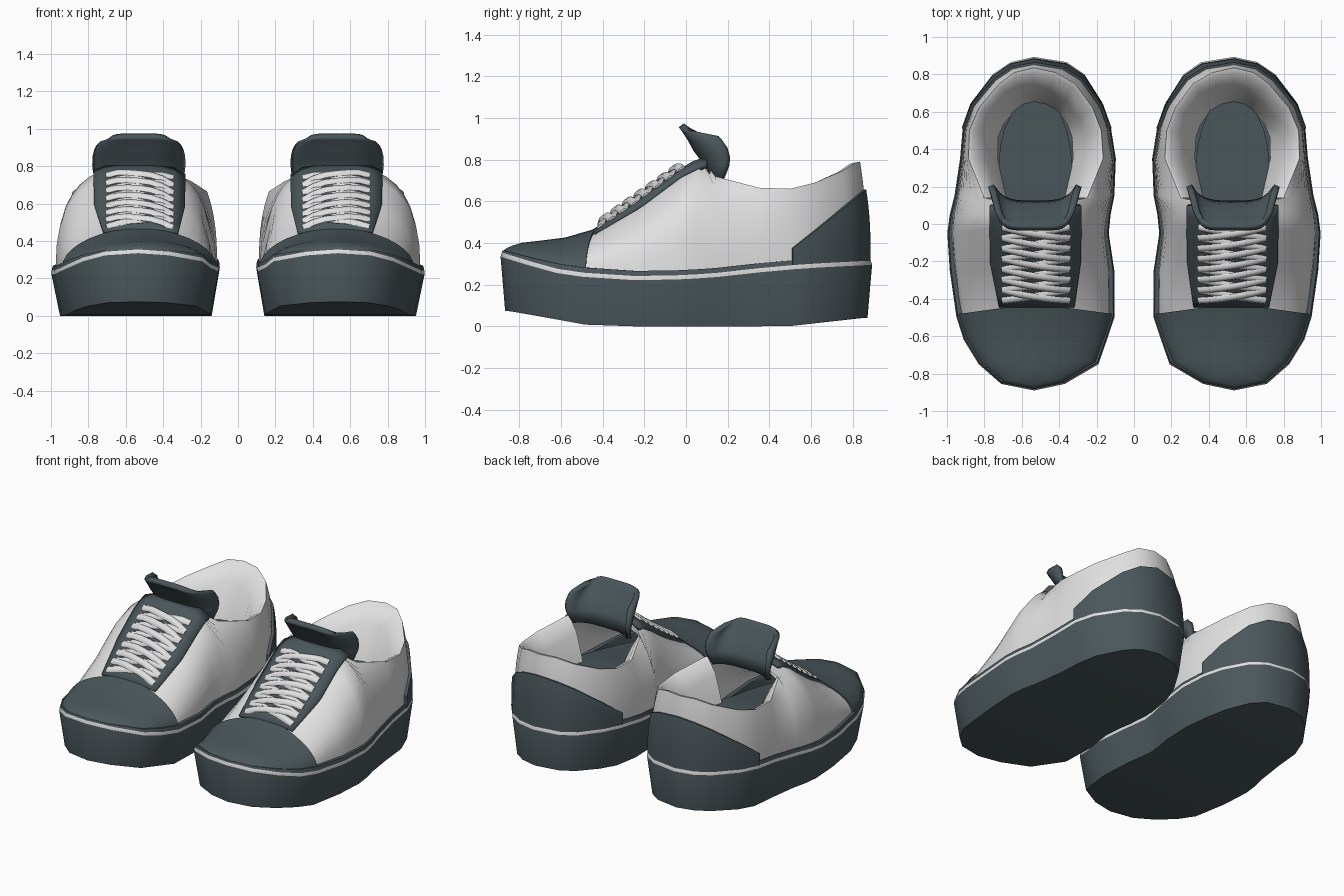
import bpy, bmesh, math
from mathutils import Vector
from mathutils.bvhtree import BVHTree

if "Cube" in bpy.data.objects:
    bpy.data.objects.remove(bpy.data.objects["Cube"])

CX = 0.535   # centre line of the shoe built at +x; the other is mirrored


def material(name, rgb):
    m = bpy.data.materials.new(name)
    m.diffuse_color = (*rgb, 1)
    m.use_nodes = True
    m.node_tree.nodes["Principled BSDF"].inputs["Base Color"].default_value = m.diffuse_color
    return m


DARK = material("dark slate", (0.07, 0.095, 0.105))
WHITE = material("off white", (0.75, 0.75, 0.75))


def lerp_table(table, x):
    for (x0, a), (x1, b) in zip(table, table[1:]):
        if x <= x1:
            return a + (b - a) * max(0, (x - x0) / (x1 - x0))
    return table[-1][1]


def loft(name, grids, mats, band=None, closed=False, thick=0, angle=40):
    """Skin one or more grids of points; band(row) picks the material slot."""
    bm = bmesh.new()
    for rows in grids:
        vs = [[bm.verts.new(p) for p in r] for r in rows]
        n = len(rows[0])
        for r in range(len(rows) - 1):
            for c in range(n if closed else n - 1):
                d = (c + 1) % n
                f = bm.faces.new((vs[r][c], vs[r][d], vs[r + 1][d], vs[r + 1][c]))
                f.material_index = band(r) if band else 0
    bmesh.ops.remove_doubles(bm, verts=bm.verts, dist=0.0005)
    bmesh.ops.dissolve_degenerate(bm, edges=bm.edges, dist=0.0001)
    bmesh.ops.recalc_face_normals(bm, faces=bm.faces)
    me = bpy.data.meshes.new(name)
    bm.to_mesh(me)
    tree = BVHTree.FromBMesh(bm)
    bm.free()
    for m in mats:
        me.materials.append(m)
    me.shade_smooth()
    me.set_sharp_from_angle(angle=math.radians(angle))
    ob = bpy.data.objects.new(name, me)
    bpy.context.collection.objects.link(ob)
    if thick:
        s = ob.modifiers.new("thickness", 'SOLIDIFY')
        s.thickness, s.offset = thick, 0
    ob.modifiers.new("other_shoe", 'MIRROR')
    return tree


# Stations: sole y, inner x, outer x, then top edge y, inner x, outer x, z
R = 0.53
STATIONS = [
    (-.855, .37, .71, -.79, R, R, .385), (-.75, .19, .83, -.70, R, R, .395),
    (-.62, .145, .91, -.58, R, R, .41), (-.495, .103, .95, -.425, R, R, .455),
    (-.25, .105, .985, -.22, R, R, .60), (-.05, .135, .998, 0, R, R, .755),
    (.05, .125, .985, .08, R, R, .80), (.15, .105, .96, .14, .25, .80, .72),
    (.35, .097, .93, .35, .165, .885, .665), (.525, .125, .915, .50, .175, .88, .66),
    (.65, .17, .87, .62, .22, .83, .69), (.80, .265, .755, .75, .315, .72, .745),
    (.865, .36, .66, .81, .42, .64, .785)]
STRIPE = [(-.89, .335), (-.8, .305), (-.6, .25), (-.4, .226), (-.2, .22), (0, .226),
          (.2, .24), (.4, .265), (.6, .28), (.89, .295)]
BOTTOM = [(-.88, .075), (-.675, .04), (-.45, 0), (.5, 0), (.87, .04)]
RIM = [(-.89, .03), (-.6, .045), (.9, .042)]
INSOLE = [(-.6, .33), (.1, .43), (.9, .45)]
SPREAD = [(-.2, .94), (.15, .965)]     # how close the upper comes to the sole edge

# Loop of (sole edge, top edge): toe, outer side, heel, inner side
LOOP = [((CX, -.89), Vector((CX, -.80, .38)))]
LOOP += [((s[2], s[0]), Vector((s[5], s[3], s[6]))) for s in STATIONS]
LOOP += [((CX, .893), Vector((CX, .835, .79)))]
LOOP += [((s[1], s[0]), Vector((s[4], s[3], s[6]))) for s in reversed(STATIONS)]
N = len(LOOP)


def sole_ring(dx, dy, zfun, flat=1):
    return [(CX + (x - CX) * (1 - dx / .45) * flat, y * (1 - dy / .89), zfun(y))
            for (x, y), _ in LOOP]


def height_of(table, extra=0):
    return lambda y: lerp_table(table, y) + extra


def rim(y):
    return lerp_table(STRIPE, y) + lerp_table(RIM, y)


# Platform sole with a thin pale stripe and a dark rim
loft("platform_sole", [[
    sole_ring(.045, .022, height_of(BOTTOM), 0), sole_ring(.045, .022, height_of(BOTTOM)),
    sole_ring(0, 0, height_of(STRIPE)), sole_ring(.002, .006, height_of(STRIPE, .02)),
    sole_ring(.008, .012, rim), sole_ring(.06, .05, rim)]],
    [DARK, WHITE], lambda r: 1 if r == 2 else 0, closed=True)

# Insole
loft("insole", [[sole_ring(.235, .20, height_of(INSOLE), 0),
                 sole_ring(.235, .20, height_of(INSOLE))]], [DARK], closed=True)


def section(i, off=0, ztop=None, steps=9):
    """Wall curve from the sole edge up to the ridge or collar."""
    (x, y), top = LOOP[i % N]
    base = Vector((CX + (x - CX) * lerp_table(SPREAD, y), y * .97, lerp_table(STRIPE, y) + .02))
    out = Vector((base.x - CX, base.y - (.45 if y > 0 else -.45), 0)).normalized()
    vmax = min(1, (ztop(base.y) - base.z) / (top.z - base.z)) if ztop else 1
    power = 2 / (2 + max(0, y + .47) * 1.4)

    def point(v, o):
        if y > .1:
            h, k = 1 - v ** 2.6, v
        else:
            a = v * math.pi / 2
            h, k = max(0, math.cos(a)) ** power, math.sin(a) ** power
        p = top + (base - top) * h
        p.z = base.z + (top.z - base.z) * k
        return p + out * (o * h) + Vector((0, 0, o * (1 - h) if y < .1 else 0))

    pts = [point(vmax * j / steps, off) for j in range(steps + 1)]
    return pts + [point(vmax, 0)]


# Pale upper
upper = loft("upper", [[section(i) for i in range(N + 1)]], [WHITE], angle=60)


def overlay(name, first, last, off, ztop=None):
    rows = [section(i, off, ztop) for i in range(first, last + 1)]
    loft(name, [[section(first, 0, ztop)] + rows + [section(last, 0, ztop)]], [DARK], angle=45)


overlay("toe_cap", -4, 4, .016)
overlay("heel_counter", 10, 18, .02, lambda y: .38 + (y - .515) * .79)

# Padded collar lining, straight towards the front
MID = Vector((.53, .42, 0))
collar = [LOOP[i][1] for i in range(8, 21)]


def lining_ring(scale, drop=None):
    ring = []
    for p in collar:
        q = MID + (p - MID) * scale
        if p.y < MID.y:
            q.y = p.y
        q.z = lerp_table(INSOLE, q.y) - .005 if drop is None else p.z - drop
        ring.append(q)
    return ring


loft("collar_lining", [[lining_ring(1, 0), lining_ring(.94, .005), lining_ring(.74, .10),
                        lining_ring(.56)]], [WHITE], angle=50)


def height(x, y):
    hit = upper.ray_cast(Vector((x, y, 2)), Vector((0, 0, -1)))[0]
    return hit.z if hit else .79


# Dark lace panel lying on the upper, running up under the tongue
LEFT = [(-.44, .32), (-.2, .288), (.06, .285)]
RIGHT = [(-.44, .72), (-.2, .767), (.06, .77)]
panel = []
for j in range(10):
    y = -.44 + .54 * j / 9
    a, b = lerp_table(LEFT, y), lerp_table(RIGHT, y)
    xs = [a + (b - a) * c / 8 for c in range(9)]
    if y < .07:
        panel.append([(x, y, height(x, y) + .006) for x in xs])
    else:
        panel.append([(x, y, p[2] + .02) for x, p in zip(xs, panel[-1])])
loft("lace_panel", [panel], [DARK], thick=.022)


# Criss-cross laces
def tube(path, r, sides=6):
    rows = []
    for i, p in enumerate(path):
        t = (path[min(i + 1, len(path) - 1)] - path[max(i - 1, 0)]).normalized()
        u = t.cross(Vector((0, -.6, .8))).normalized()
        w = u.cross(t)
        ring = [2 * math.pi * k / sides for k in range(sides)]
        rows.append([p + (u * math.cos(a) * 1.2 + w * math.sin(a) * .8) * r for a in ring])
    return [[path[0]] * sides] + rows + [[path[-1]] * sides]


laces = []
ROWS = 7
for k in range(ROWS):
    for side in (-1, 1):
        path = []
        for j in range(7):
            u = -1 + j / 3
            x = .525 + side * u * .178
            y = -.405 + .39 * (k + j / 6) / ROWS
            lift = .012 + (.016 + .007 * side) * (1 - u * u)
            path.append(Vector((x, y - lift * .4, height(x, y) + lift)))
        laces.append(tube(path, .0185))
loft("laces", laces, [WHITE], closed=True, angle=70)

# Tongue: flat leaning front, wings swept back
# (centre y, z, half width, wing dy, wing dz, corner sharpness)
TONGUE = [(.11, .70, .215, .06, 0, 3), (.095, .79, .232, .105, -.02, 3),
          (.05, .85, .235, .155, -.04, 4), (.02, .905, .232, .175, -.05, 5),
          (-.01, .95, .222, .185, -.06, 6), (-.022, .965, .212, .18, -.06, 6)]
tongue = []
for cy, cz, w, dy, dz, sharp in TONGUE:
    us = [-1 + c / 8 for c in range(17)]
    tongue.append([(.53 + w * math.copysign(abs(u) ** .8, u), cy + dy * abs(u) ** sharp,
                    cz + dz * u ** 4) for u in us])
loft("tongue", [tongue], [DARK], thick=.032)
